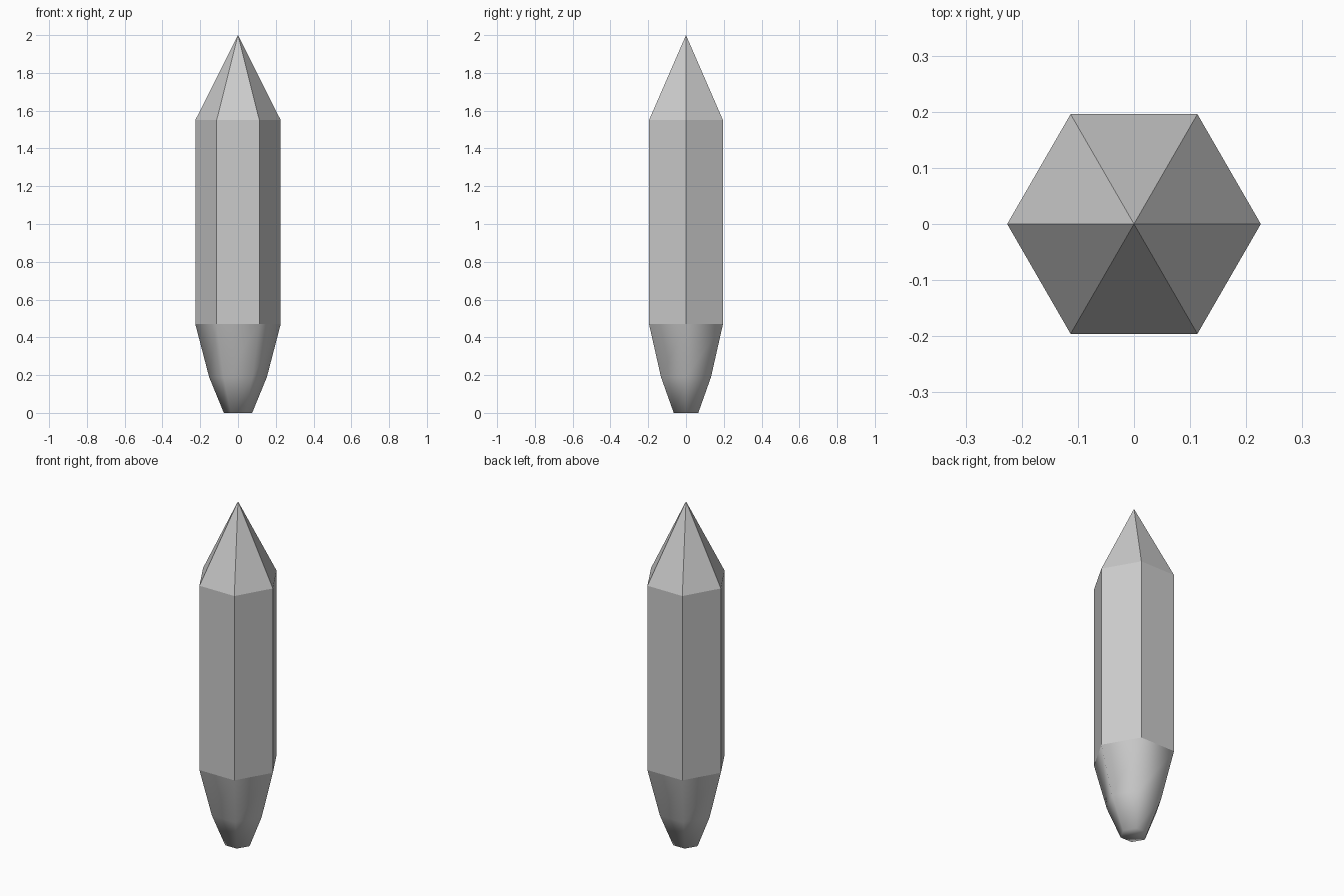
import bpy, bmesh
from math import cos, sin, pi

if "Cube" in bpy.data.objects:
    bpy.data.objects.remove(bpy.data.objects["Cube"])

SIDES = 6
# (radius, height) of each hexagonal ring, from the blunt foot up to the shoulder
PROFILE = [(0.075, 0.0), (0.153, 0.19), (0.226, 0.47), (0.226, 1.55)]
TIP_Z = 2.0

bm = bmesh.new()
rings = [[bm.verts.new((r * cos(2 * pi * i / SIDES), r * sin(2 * pi * i / SIDES), z))
          for i in range(SIDES)] for r, z in PROFILE]
tip = bm.verts.new((0, 0, TIP_Z))

# Rounded foot: closed bottom and two tapering bands, smooth shaded
bm.faces.new(rings[0][::-1]).smooth = True
for k, (low, high) in enumerate(zip(rings, rings[1:])):
    for i in range(SIDES):
        j = (i + 1) % SIDES
        face = bm.faces.new((low[i], low[j], high[j], high[i]))
        face.smooth = k < 2  # the straight shaft stays flat

# Pointed top: flat triangular facets
for i in range(SIDES):
    bm.faces.new((rings[-1][i], rings[-1][(i + 1) % SIDES], tip))

mesh = bpy.data.meshes.new("hexagonal_crystal")
bm.to_mesh(mesh)
bm.free()
crystal = bpy.data.objects.new("hexagonal_crystal", mesh)
bpy.context.collection.objects.link(crystal)
